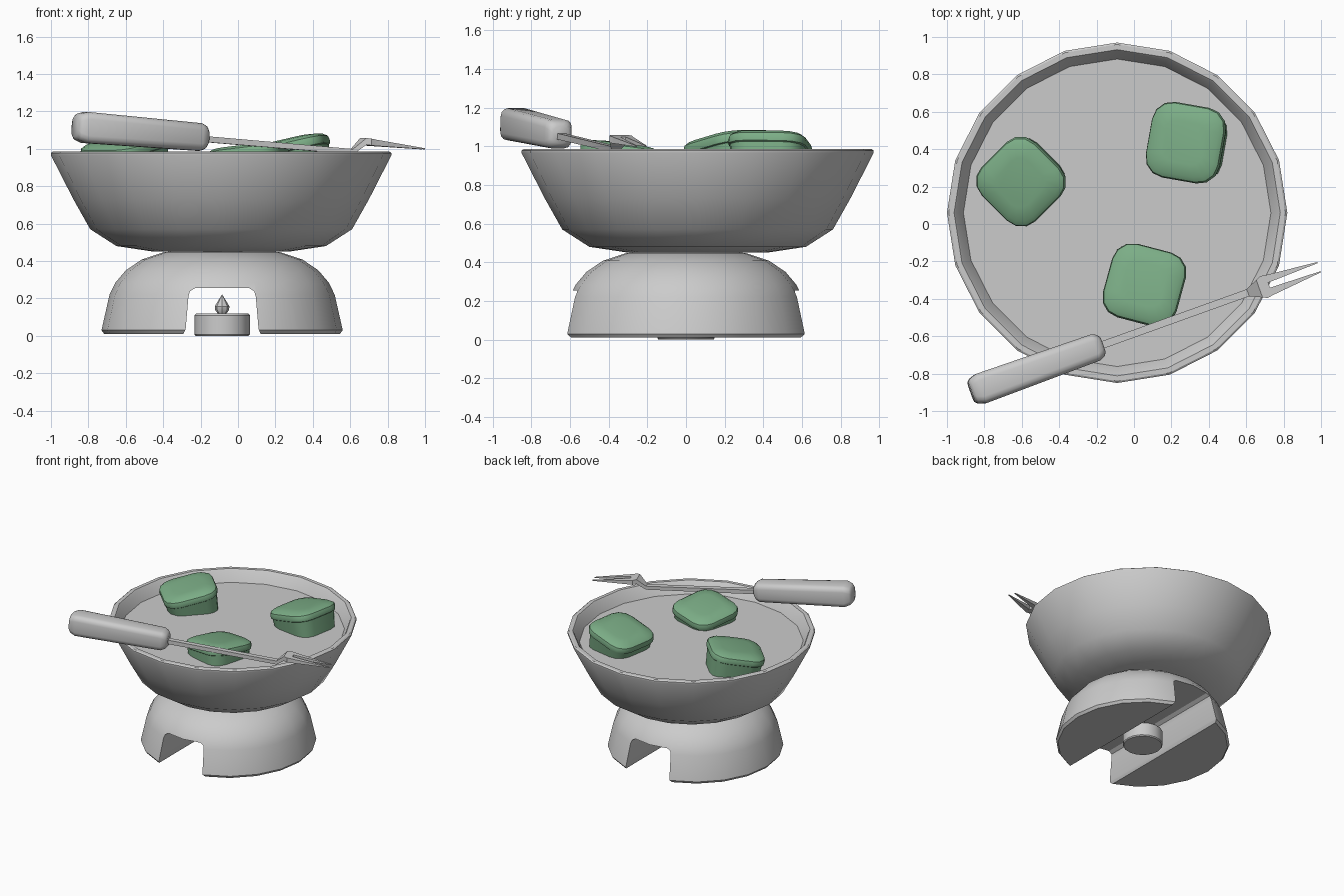
import bpy, bmesh, math
from mathutils import Matrix, Vector

if "Cube" in bpy.data.objects:
    bpy.data.objects.remove(bpy.data.objects["Cube"])


def finish(bm, name, matrix=None, mat=None, angle=32):
    bmesh.ops.remove_doubles(bm, verts=bm.verts, dist=1e-5)
    if matrix:
        bm.transform(matrix)
    bmesh.ops.recalc_face_normals(bm, faces=bm.faces)
    me = bpy.data.meshes.new(name)
    bm.to_mesh(me)
    bm.free()
    ob = bpy.data.objects.new(name, me)
    bpy.context.collection.objects.link(ob)
    if mat:
        me.materials.append(mat)
    bpy.ops.object.select_all(action='DESELECT')
    ob.select_set(True)
    bpy.context.view_layer.objects.active = ob
    bpy.ops.object.shade_smooth_by_angle(angle=math.radians(angle))
    return ob


def loft(bm, rings, caps=True):
    loops = [[bm.verts.new(p) for p in ring] for ring in rings]
    n = len(loops[0])
    for a, b in zip(loops, loops[1:]):
        for i in range(n):
            j = (i + 1) % n
            bm.faces.new((a[i], a[j], b[j], b[i]))
    if caps:
        bm.faces.new(loops[0][::-1])
        bm.faces.new(loops[-1])


def lathe(name, profile, x, y, sides=20):
    bm = bmesh.new()
    angles = [2 * math.pi * i / sides for i in range(sides)]
    loft(bm, [[(r * math.cos(a), r * math.sin(a), z) for a in angles] for r, z in profile])
    return finish(bm, name, Matrix.Translation((x, y, 0)))


def rounded_square(half, radius, steps=4):
    pts = []
    for k in range(4):
        c = math.pi / 4 + k * math.pi / 2
        cx, cy = [(half - radius) * math.sqrt(2) * f(c) for f in (math.cos, math.sin)]
        for i in range(steps):
            a = k * math.pi / 2 + math.pi / 2 * i / (steps - 1)
            pts.append((cx + radius * math.cos(a), cy + radius * math.sin(a)))
    return pts


# Bowl: outside, rim, and hollow inside
lathe("bowl", [(0.36, 0.45), (0.56, 0.48), (0.70, 0.57), (0.79, 0.73), (0.91, 0.965),
               (0.91, 0.978), (0.90, 0.985), (0.872, 0.985), (0.863, 0.975), (0.82, 0.89),
               (0.73, 0.72), (0.64, 0.59), (0.50, 0.51), (0.3, 0.49)], -0.09, 0.06)
# Melted filling
lathe("filling", [(0.80, 0.86), (0.822, 0.895)], -0.09, 0.06)

# Burner stand with a tunnel cut from front to back
stand = lathe("stand", [(0.63, 0.01), (0.645, 0.03), (0.602, 0.22), (0.57, 0.285), (0.515, 0.35),
                        (0.43, 0.408), (0.31, 0.448), (0.22, 0.455)], -0.085, 0)
half_arch = [(0.22, -0.05), (0.207, 0.01), (0.195, 0.035), (0.18, 0.21), (0.172, 0.238), (0.145, 0.255)]
arch = half_arch + [(-x, z) for x, z in reversed(half_arch)]
bm = bmesh.new()
loft(bm, [[(x - 0.085, y, z) for x, z in arch] for y in (-1, 1)])
cutter = finish(bm, "tunnel_cutter")
mod = stand.modifiers.new("tunnel", 'BOOLEAN')
mod.operation = 'DIFFERENCE'
mod.solver = 'EXACT'
mod.object = cutter
bpy.context.view_layer.objects.active = stand
bpy.ops.object.modifier_apply(modifier="tunnel")
bpy.data.objects.remove(cutter)
bpy.ops.object.select_all(action='DESELECT')
stand.select_set(True)
bpy.ops.object.shade_smooth_by_angle(angle=math.radians(32))

# Candle and flame
lathe("candle", [(0.142, 0), (0.148, 0.008), (0.148, 0.11), (0.138, 0.12)], -0.085, 0, 16)
lathe("flame", [(0.02, 0.115), (0.037, 0.138), (0.039, 0.158), (0.02, 0.19), (0, 0.222)], -0.085, 0, 8)

# Bread chunks: tapered body under a domed, overhanging crust
green = bpy.data.materials.new("green")
green.diffuse_color = (0.20, 0.42, 0.24, 1)
green.use_nodes = True
green.node_tree.nodes["Principled BSDF"].inputs["Base Color"].default_value = green.diffuse_color
square = rounded_square(0.205, 0.11)
levels = [(0.86, -0.19), (0.95, -0.035), (0.985, -0.03), (1.0, -0.008), (0.97, 0.012),
          (0.86, 0.028), (0.55, 0.037)]
chunks = [((-0.605, 0.225, 1.02), 45, (0.7, 0.7), 12),
          ((0.275, 0.435, 1.015), -10, (0.95, -0.2), 13),
          ((0.055, -0.325, 0.972), -15, (0.5, -0.8), 9)]
for i, (pos, spin, high, tilt) in enumerate(chunks):
    bm = bmesh.new()
    loft(bm, [[(x * s, y * s, z) for x, y in square] for s, z in levels])
    m = (Matrix.Translation(pos)
         @ Matrix.Rotation(math.radians(tilt), 4, Vector((high[1], -high[0], 0)))
         @ Matrix.Rotation(math.radians(spin), 4, 'Z'))
    finish(bm, f"bread_chunk_{i + 1}", m, green)

# Fork frame: local x runs along the fork, starting at the handle end
fork = Matrix.Translation((-0.172, -0.648, 0)) @ Matrix.Rotation(math.radians(19.75), 4, 'Z')

# Handle: rounded bar, slightly thicker at the far end
bm = bmesh.new()
bar = [(-0.745, 0.055), (-0.73, 0.07), (-0.69, 0.083), (-0.04, 0.074), (-0.01, 0.062), (0.005, 0.045)]
loft(bm, [[(s, x, z) for x, z in rounded_square(h, 0.038)] for s, h in bar])
tilt = Matrix.Rotation(math.radians(4.5), 4, 'Y')
finish(bm, "fork_handle", fork @ Matrix.Translation((0, 0, 1.06)) @ tilt, angle=40)


def box_ring(s, t, z, w, h):
    return [(s, t - w, z - h), (s, t + w, z - h), (s, t + w, z + h), (s, t - w, z + h)]


# Shaft, bending up into the fork head
bm = bmesh.new()
loft(bm, [box_ring(-0.02, 0, 1.053, 0.02, 0.016), box_ring(0.83, 0, 0.985, 0.02, 0.014),
          box_ring(0.895, 0, 1.04, 0.05, 0.018), box_ring(0.92, 0, 1.036, 0.062, 0.018),
          box_ring(0.95, 0, 1.032, 0.057, 0.017)])
finish(bm, "fork_shaft", fork, angle=25)

# Two prongs, mirrored
for side, label in ((1, "left"), (-1, "right")):
    bm = bmesh.new()
    loft(bm, [box_ring(0.94, side * 0.036, 1.033, 0.022, 0.017),
              box_ring(1.235, side * 0.026, 1.0, 0.003, 0.003)])
    finish(bm, f"fork_prong_{label}", fork, angle=25)
